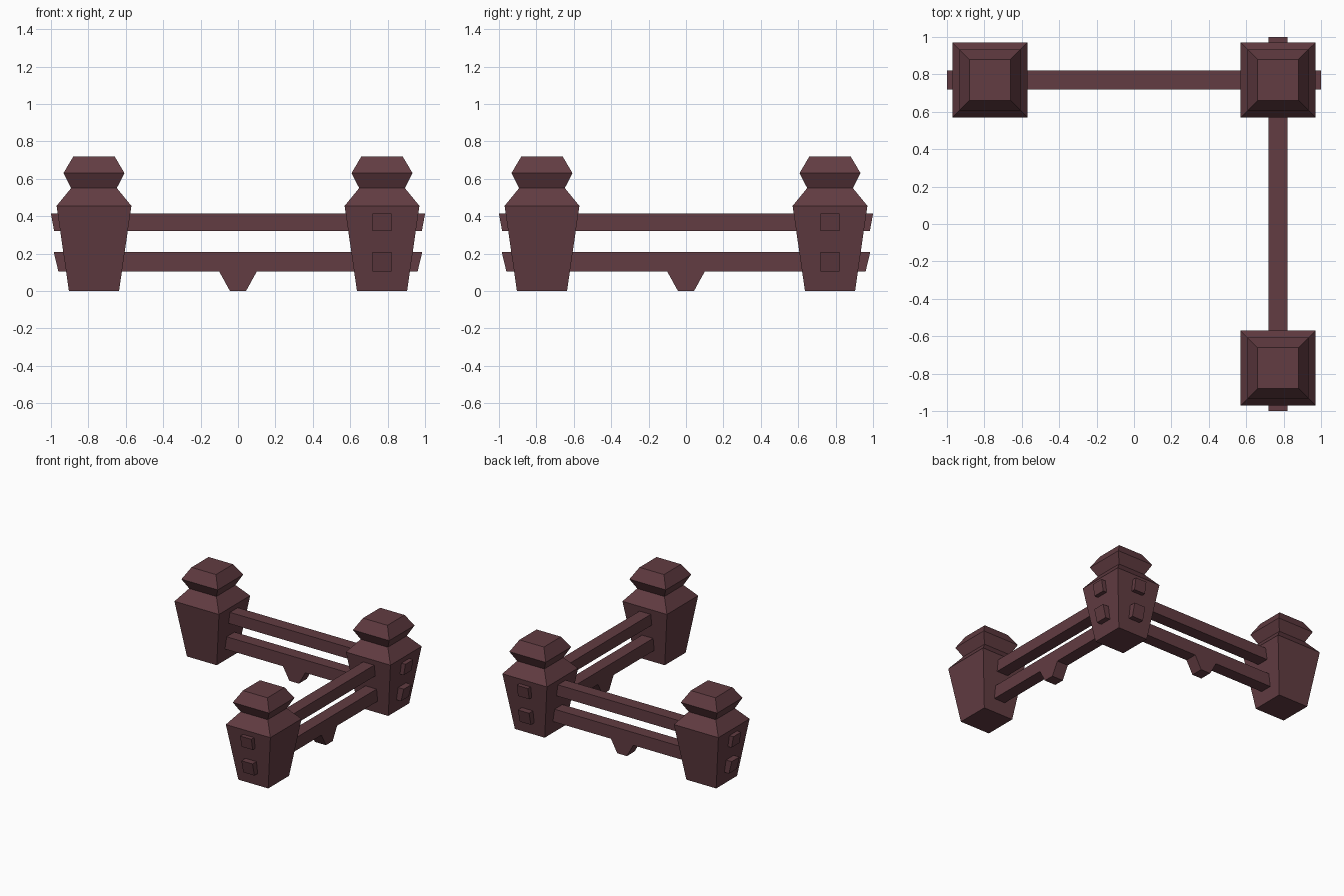
import bpy, bmesh

if "Cube" in bpy.data.objects:
    bpy.data.objects.remove(bpy.data.objects["Cube"])

wood = bpy.data.materials.new("dark reddish wood")
wood.diffuse_color = (0.122, 0.045, 0.054, 1)
wood.use_nodes = True
wood.node_tree.nodes["Principled BSDF"].inputs["Base Color"].default_value = wood.diffuse_color
C = 0.77   # distance of the post line from the centre


def finish(name, bm):
    bmesh.ops.recalc_face_normals(bm, faces=bm.faces)
    mesh = bpy.data.meshes.new(name)
    bm.to_mesh(mesh)
    bm.free()
    mesh.materials.append(wood)
    bpy.context.collection.objects.link(bpy.data.objects.new(name, mesh))


def post(name, cx, cy, profile):
    """Square stacked rings given as (half width, z)."""
    bm = bmesh.new()
    rings = [[bm.verts.new((cx + sx * h, cy + sy * h, z))
              for sx, sy in ((-1, -1), (1, -1), (1, 1), (-1, 1))] for h, z in profile]
    for a, b in zip(rings, rings[1:]):
        for i in range(4):
            j = (i + 1) % 4
            bm.faces.new((a[i], a[j], b[j], b[i]))
    bm.faces.new(rings[0][::-1])
    bm.faces.new(rings[-1])
    finish(name, bm)


def rail(name, outline, along_y):
    """Extrude a (length, z) outline to the rail's thickness."""
    bm = bmesh.new()
    sides = []
    for w in (C - 0.05, C + 0.05):
        sides.append([bm.verts.new((w, u, z) if along_y else (u, w, z)) for u, z in outline])
    n = len(outline)
    for s in sides:
        bm.faces.new(s)
    for i in range(n):
        j = (i + 1) % n
        bm.faces.new((sides[0][i], sides[0][j], sides[1][j], sides[1][i]))
    finish(name, bm)


# Tapered posts with faceted caps
post_profile = [(0.134, 0), (0.2, 0.455), (0.122, 0.55), (0.163, 0.63), (0.11, 0.72)]
for name, x, y in (("left_post", -C, C), ("corner_post", C, C), ("front_post", C, -C)):
    post(name, x, y, post_profile)

# Rails; the lower one carries a small support foot in the middle
upper = [(-1, 0.413), (-0.983, 0.32), (0.983, 0.32), (1, 0.413)]
lower = [(-0.985, 0.207), (-0.96, 0.103), (-0.1, 0.103), (-0.043, 0),
         (0.043, 0), (0.1, 0.103), (0.96, 0.103), (0.985, 0.207)]
for side, along_y in (("back", False), ("right", True)):
    rail(side + "_upper_rail", upper, along_y)
    rail(side + "_lower_rail", lower, along_y)
